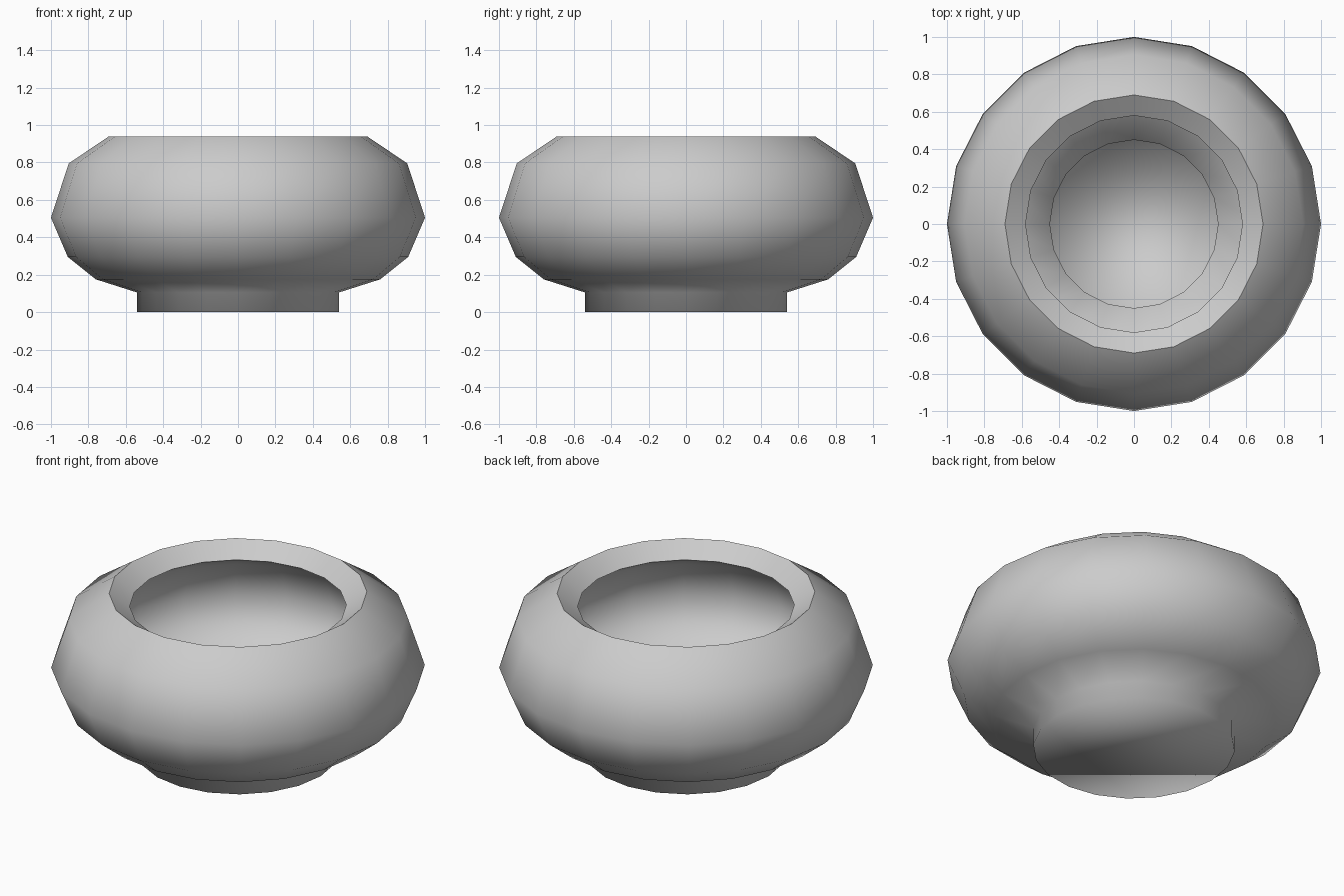
import bpy, bmesh, math

if "Cube" in bpy.data.objects:
    bpy.data.objects.remove(bpy.data.objects["Cube"])

SIDES = 20

# Profile (radius, height): foot, belly, rim, then the hollow inside
outer = [(0.54, 0.0), (0.54, 0.105), (0.76, 0.175), (0.91, 0.295),
         (1.0, 0.505), (0.905, 0.795), (0.69, 0.94)]
inner = [(0.58, 0.863), (0.81, 0.73), (0.89, 0.51), (0.825, 0.37),
         (0.71, 0.275), (0.45, 0.19), (0.45, 0.11)]
profile = outer + inner
sharp_rings = {len(outer) - 1, len(outer)}  # both edges of the rim

bm = bmesh.new()
rings = []
for r, z in profile:
    rings.append([bm.verts.new((r * math.cos(2 * math.pi * i / SIDES),
                                r * math.sin(2 * math.pi * i / SIDES), z))
                  for i in range(SIDES)])

# Walls
for a, b in zip(rings, rings[1:]):
    for i in range(SIDES):
        j = (i + 1) % SIDES
        bm.faces.new((a[i], a[j], b[j], b[i]))

# Underside of the foot and floor of the bowl
bm.faces.new(rings[0][::-1])
bm.faces.new(rings[-1])

for f in bm.faces:
    f.smooth = True
for k in sharp_rings:
    for i in range(SIDES):
        bm.edges.get((rings[k][i], rings[k][(i + 1) % SIDES])).smooth = False

mesh = bpy.data.meshes.new("bowl")
bm.to_mesh(mesh)
bm.free()
bowl = bpy.data.objects.new("bowl", mesh)
bpy.context.collection.objects.link(bowl)
